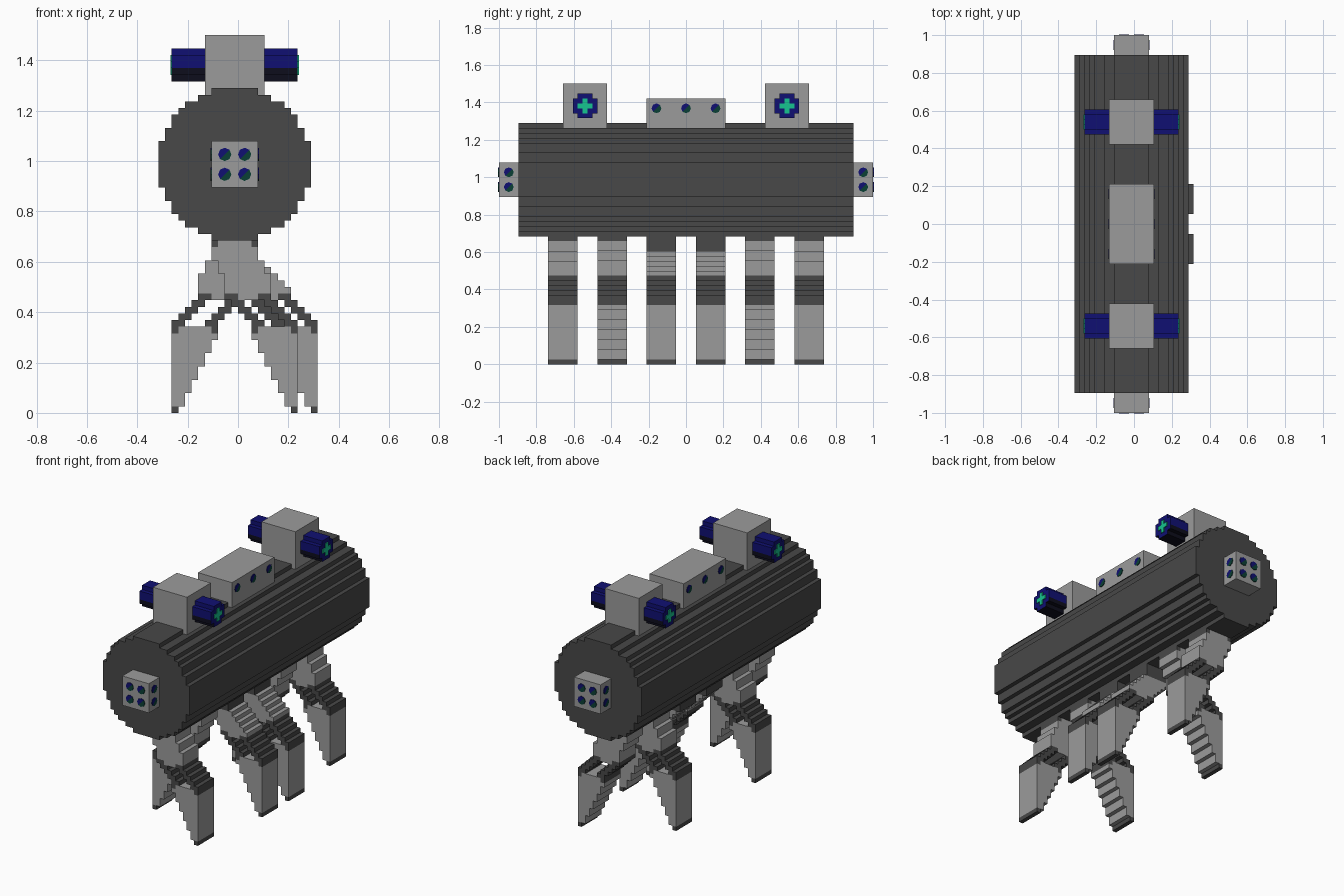
import bpy, bmesh
from mathutils import Matrix, Vector

V = 1 / 38  # size of one block; all positions below are in blocks

if bpy.data.objects.get("Cube"):
    bpy.data.objects.remove(bpy.data.objects["Cube"])


def material(name, r, g, b):
    m = bpy.data.materials.new(name)
    m.use_nodes = True
    m.diffuse_color = (r, g, b, 1)
    m.node_tree.nodes["Principled BSDF"].inputs["Base Color"].default_value = (r, g, b, 1)
    return m


DARK = material("dark grey", .065, .065, .065)
LIGHT = material("light grey", .33, .33, .33)
BLUE = material("navy blue", .005, .005, .17)
BLACK = material("near black", .004, .004, .012)
TEAL = material("bright teal", .008, .55, .28)
DEEP = material("deep teal", .003, .05, .035)


def finish(name, bm, *mats):
    bmesh.ops.recalc_face_normals(bm, faces=bm.faces)
    mesh = bpy.data.meshes.new(name)
    bm.to_mesh(mesh)
    bm.free()
    for m in mats:
        mesh.materials.append(m)
    ob = bpy.data.objects.new(name, mesh)
    bpy.context.collection.objects.link(ob)
    return ob


def stepped(name, rows, start, end, mat, axis="y"):
    """Extrude a stepped outline, given as rows (z0, z1, a0, a1), along an axis."""
    right = [p for z0, z1, a0, a1 in rows for p in ((a1, z0), (a1, z1))]
    left = [p for z0, z1, a0, a1 in reversed(rows) for p in ((a0, z1), (a0, z0))]
    outline = list(dict.fromkeys(right + left))
    bm = bmesh.new()
    place = (lambda a, b, z: (a, b, z)) if axis == "y" else (lambda a, b, z: (b, a, z))
    face = bm.faces.new([bm.verts.new(Vector(place(a, start, z)) * V) for a, z in outline])
    new = bmesh.ops.extrude_face_region(bm, geom=[face])["geom"]
    move = Vector(place(0, end - start, 0)) * V
    bmesh.ops.translate(bm, vec=move, verts=[v for v in new if isinstance(v, bmesh.types.BMVert)])
    return finish(name, bm, mat)


def box(name, x0, x1, y0, y1, z0, z1, mat):
    return stepped(name, [(z0, z1, x0, x1)], y0, y1, mat)


def disc_rows(radius, ca, cz):
    """Rows of a blocky disc with an odd diameter."""
    n = int(radius)
    rows = []
    for d in range(-n, n + 1):
        w = int((radius * radius - d * d) ** .5) + .5
        rows.append((cz + d - .5, cz + d + .5, ca - w, ca + w))
    return rows


def dot(name, centre, normal):
    """Small two-tone port lying on a face."""
    n = Vector(normal)
    up = Vector((0, 0, 1))
    side = up.cross(n)
    bm = bmesh.new()
    bmesh.ops.create_cone(bm, cap_ends=True, cap_tris=True, segments=8,
                          radius1=V, radius2=V, depth=.008)
    for f in bm.faces:
        c = f.calc_center_median()
        f.material_index = 0 if c.y - c.x > .001 else 1
    turn = Matrix((side, up, n)).transposed().to_4x4()
    bm.transform(Matrix.Translation(Vector(centre) * V) @ turn)
    finish(name, bm, BLUE, DEEP)


# Long round hull
stepped("hull", disc_rows(11.5, -.5, 37.5), -34, 34, DARK)

# End blocks with ports on the end and both sides
for s, end in ((-1, "front"), (1, "back")):
    y0, y1 = sorted((34 * s, 38 * s))
    box(end + "_block", -4, 3, y0, y1, 34, 41, LIGHT)
    for z in (36, 39):
        for x in (-2, 1):
            dot(end + "_port", (x, 38 * s, z), (0, s, 0))
        for x, nx in ((-4, -1), (3, 1)):
            dot(end + "_side_port", (x, 36 * s, z), (nx, 0, 0))

# Low middle housing with side ports
box("middle_housing", -5, 4, -8, 8, 48, 54, LIGHT)
for y in (-6, 0, 6):
    for x, nx in ((-5, -1), (4, 1)):
        dot("housing_port", (x, y, 52), (nx, 0, 0))

# Turrets with a barrel on each side
for cy, end in ((-20.5, "front"), (20.5, "back")):
    box(end + "_turret", -5, 4, cy - 4.5, cy + 4.5, 48, 57, LIGHT)
    for x0, x1, tip, out in ((-10, -5, -10, -1), (4, 9, 9, 1)):
        barrel = stepped(end + "_barrel", disc_rows(2.5, cy, 52.5), x0, x1, BLUE, "x")
        barrel.data.materials.append(BLACK)
        for p in barrel.data.polygons:
            if abs(p.normal.x) < .5 and p.center.z < 52 * V:
                p.material_index = 1
        stepped(end + "_muzzle", disc_rows(1.2, cy, 52.5), tip, tip + out * .2, TEAL, "x")


def leg(name, y, right_side, shift):
    def part(label, rows, mat):
        if right_side:
            rows = [(z0, z1, -1 - b, -1 - a) for z0, z1, a, b in rows]
        stepped(name + "_" + label, rows, y, y + 6, mat)

    # Foot, and a shin that widens upwards in steps
    out = 9 + shift
    part("foot", [(0, 1, out - 1, out)], DARK)
    shin = [(2 * k - 1, 2 * k + 1, out - 1 - k, out) for k in range(1, 6)]
    part("shin", shin + [(11, 12, out - 7, out), (12, 13, out - 6, out - 1)], LIGHT)
    # Two parallel slanted struts
    for label, edge in (("outer_strut", out), ("inner_strut", out - 5)):
        foot = edge - 1 if label == "outer_strut" else out - 7
        rows = [(12, 13, foot, foot + 1)]
        rows += [(13 + k, 14 + k, edge - 2 - k, edge - k) for k in range(5)]
        part(label, rows, DARK)
    # Thigh and hip
    base = [(17, 18, shift, 3 + shift)]
    if shift:
        slope = [(18 + k, 19 + k, 1 - k, 8 - k) for k in range(5)]
        part("thigh", base + slope, LIGHT)
        part("hip", [(23, 27, -4, 3)], DARK)
    else:
        part("thigh", base + [(18, 21, -2, 5), (21, 23, -3, 4),
                              (23, 25, -4, 3), (25, 27, -3, 2)], LIGHT)
        for a in (-4, 2):
            part("hip", [(25, 27, a, a + 1)], DARK)


# Six legs: the second and fifth go to the right, the middle pair reaches further
for i in range(6):
    leg("leg_%d" % (i + 1), -28 + 10 * i, i in (1, 4), 3 if i in (2, 3) else 0)
